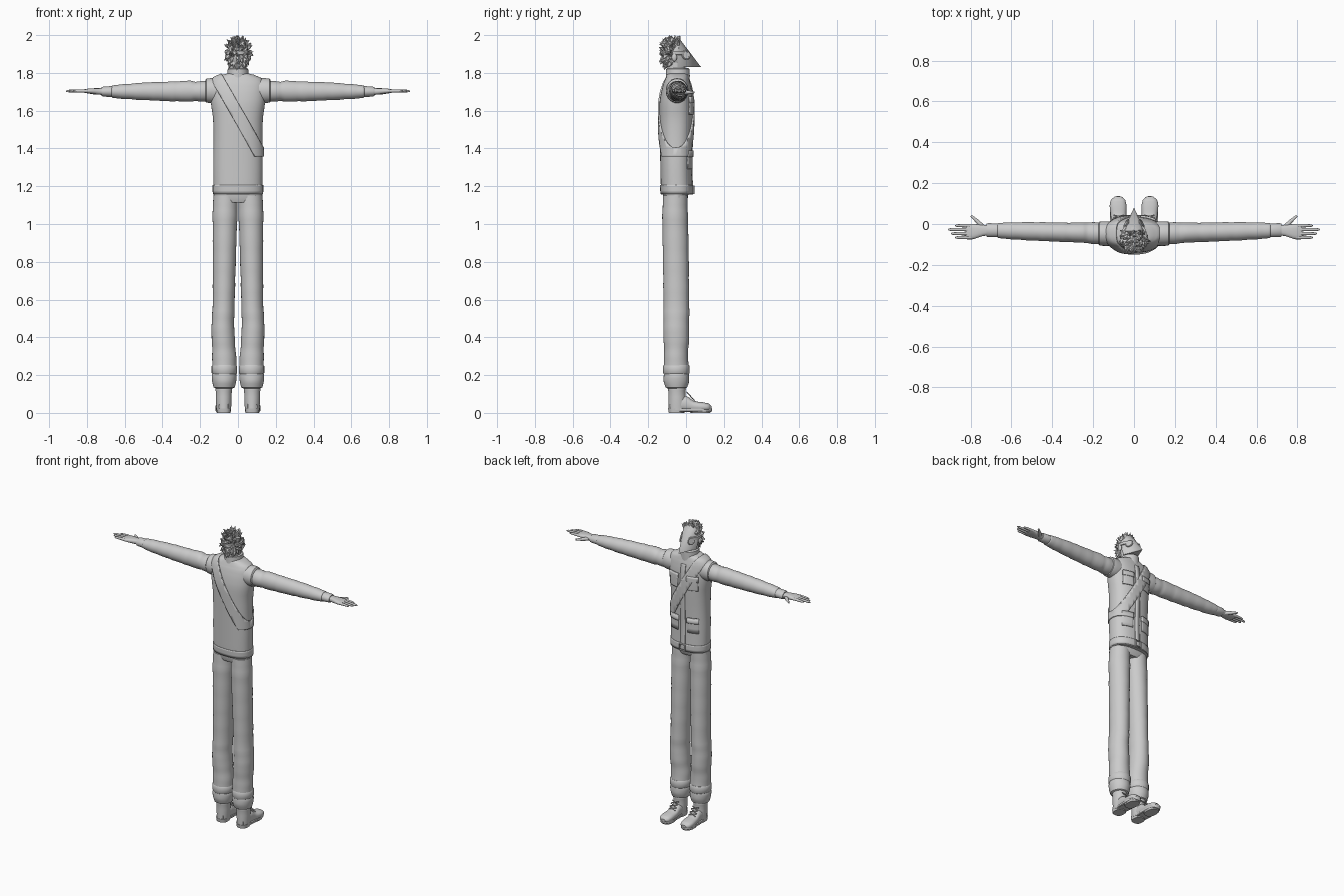
import bpy, bmesh, math, random
from mathutils import Vector, Matrix

if "Cube" in bpy.data.objects:
    bpy.data.objects.remove(bpy.data.objects["Cube"])

random.seed(4)
GREY = bpy.data.materials.new("plain_grey")
GREY.diffuse_color = (0.6, 0.6, 0.6, 1)
GREY.use_nodes = True
GREY.node_tree.nodes["Principled BSDF"].inputs["Base Color"].default_value = GREY.diffuse_color


def finish(name, bm):
    bmesh.ops.recalc_face_normals(bm, faces=bm.faces)
    me = bpy.data.meshes.new(name)
    bm.to_mesh(me)
    bm.free()
    me.materials.append(GREY)
    ob = bpy.data.objects.new(name, me)
    bpy.context.collection.objects.link(ob)
    return ob


def spline(keys, k):
    """Catmull-Rom resample of section tuples, k steps per span."""
    out = []
    for i in range(len(keys) - 1):
        a, b, c, d = (keys[max(0, min(len(keys) - 1, j))] for j in range(i - 1, i + 3))
        for j in range(k):
            t = j / k
            out.append([0.5 * (2*q + (r-p)*t + (2*p-5*q+4*r-s)*t*t + (3*q-p-3*r+s)*t**3)
                        for p, q, r, s in zip(a, b, c, d)])
            out[-1][0] = b[0] + (c[0] - b[0]) * t
    return out + [list(keys[-1])]


def loft(name, axis, keys, side=1, n=28, p=2.0, k=1, ripple=0.0, freq=60):
    """Sections (t, centre u, centre v, radius u, radius v) along an axis."""
    bm = bmesh.new()
    rings = []
    for t, cu, cv, ru, rv in spline(keys, k):
        f = 1 + ripple * (math.sin(freq * t) + 0.6 * math.sin(freq * 1.7 * t + 1))
        ring = []
        for i in range(n):
            a = 2 * math.pi * i / n
            c, s = math.cos(a), math.sin(a)
            u = cu + f * ru * math.copysign(abs(c) ** (2 / p), c)
            v = cv + f * rv * math.copysign(abs(s) ** (2 / p), s)
            co = {'x': (t, u, v), 'y': (u, t, v), 'z': (u, v, t)}[axis]
            ring.append(bm.verts.new((co[0] * side, co[1], co[2])))
        rings.append(ring)
    for r, q in zip(rings, rings[1:]):
        for i in range(n):
            bm.faces.new((r[i], r[(i+1) % n], q[(i+1) % n], q[i]))
    bm.faces.new(rings[0])
    bm.faces.new(rings[-1])
    return finish(name, bm)


def patch(name, src, off, planes):
    """Plate lying on src: offset shell cut by (point, outward normal) planes."""
    bm = bmesh.new()
    bm.from_mesh(src.data)
    bm.normal_update()
    for v, m in [(v, v.normal.copy()) for v in bm.verts]:
        v.co += m * off
    for co, no in planes:
        bmesh.ops.bisect_plane(bm, geom=bm.verts[:] + bm.edges[:] + bm.faces[:],
                               plane_co=co, plane_no=no, clear_outer=True)
    me = bpy.data.meshes.new(name)
    bm.to_mesh(me)
    bm.free()
    ob = bpy.data.objects.new(name, me)
    bpy.context.collection.objects.link(ob)
    mod = ob.modifiers.new("thickness", 'SOLIDIFY')
    mod.thickness, mod.offset = off + 0.002, -1
    return ob


def front(x0, x1, z0, z1):
    """Cutting planes for a rectangle on the chest (+y) side."""
    return [((x0, 0, 0), (-1, 0, 0)), ((x1, 0, 0), (1, 0, 0)), ((0, 0, z0), (0, 0, -1)),
            ((0, 0, z1), (0, 0, 1)), ((0, -0.04, 0), (0, -1, 0))]


def tube(name, a, b, r0, r1, n=10):
    a, b = Vector(a), Vector(b)
    bm = bmesh.new()
    rot = (b - a).to_track_quat('Z', 'Y').to_matrix().to_4x4()
    bmesh.ops.create_cone(bm, cap_ends=True, segments=n, radius1=r0, radius2=r1,
                          depth=(b - a).length, matrix=Matrix.Translation((a + b) / 2) @ rot)
    return finish(name, bm)


def ball(name, c, r):
    bm = bmesh.new()
    bmesh.ops.create_uvsphere(bm, u_segments=24, v_segments=16, radius=1,
                              matrix=Matrix.Translation(c) @ Matrix.Diagonal((*r, 1)))
    return finish(name, bm)


def ring(name, loc, direction, major, minor, seg=24, spin=0):
    bpy.ops.mesh.primitive_torus_add(major_segments=seg, minor_segments=8, major_radius=major, minor_radius=minor)
    ob = bpy.context.object
    ob.name = name
    ob.matrix_world = Matrix.Translation(loc) @ Vector(direction).to_track_quat('Z', 'Y').to_matrix().to_4x4() @ Matrix.Rotation(spin, 4, 'Z')
    ob.data.materials.append(GREY)


# Jacket body, with belt, placket, pockets and diagonal strap cut from its shell
jacket = loft("jacket", 'z', [
    (1.155, 0, -.049, .130, .083), (1.22, 0, -.051, .130, .083), (1.32, 0, -.053, .131, .083),
    (1.45, 0, -.053, .129, .086), (1.56, 0, -.052, .132, .089), (1.64, 0, -.052, .143, .088),
    (1.70, 0, -.050, .146, .081), (1.745, 0, -.048, .143, .071), (1.772, 0, -.046, .125, .062),
    (1.79, 0, -.045, .085, .056), (1.798, 0, -.044, .055, .05)], n=48, p=2.35, k=3)
patch("belt", jacket, .004, [((0, 0, 1.16), (0, 0, -1)), ((0, 0, 1.207), (0, 0, 1))])
patch("front_placket", jacket, .004, front(-.017, .017, 1.157, 1.74))
for s in (-1, 1):
    for label, z0, z1 in (("chest", 1.58, 1.67), ("lower", 1.29, 1.385)):
        xa, xb = sorted((s * .035, s * .105))
        patch(label + "_pocket", jacket, .006, front(xa, xb, z0, z1))
        patch(label + "_pocket_flap", jacket, .010, front(xa - .003, xb + .003, z1 - .03, z1 + .004))
slant = Vector((.87, 0, .5))
patch("shoulder_strap", jacket, .008, [
    (slant * .757 / slant.length_squared, -slant), (slant * .822 / slant.length_squared, slant),
    ((0, 0, 1.357), (0, 0, -1))])
ring("belt_buckle", (0, .040, 1.182), (0, 1, 0), .028, .005, 4, math.pi / 4)
loft("collar", 'z', [(1.75, 0, -.045, .064, .064), (1.785, 0, -.043, .057, .063), (1.82, 0, -.043, .054, .062),
                     (1.825, 0, -.043, .048, .055)])
loft("neck", 'z', [(1.80, 0, -.05, .046, .05), (1.87, 0, -.055, .046, .05)])

# Hips join the trouser legs under the hem
loft("hips", 'z', [(1.115, 0, -.058, .11, .055), (1.14, 0, -.056, .130, .066), (1.18, 0, -.054, .128, .07)], p=2.4)

for s in (-1, 1):
    # Sleeve, armhole and cuff
    loft("armhole", 'x', [(.09, -.048, 1.705, .058, .066), (.14, -.047, 1.706, .060, .066),
                          (.168, -.047, 1.706, .058, .063), (.173, -.047, 1.706, .052, .056)], s, k=2)
    loft("sleeve", 'x', [(.15, -.046, 1.703, .053, .056), (.22, -.044, 1.702, .052, .052),
                         (.25, -.042, 1.703, .049, .055), (.35, -.040, 1.702, .047, .052),
                         (.50, -.036, 1.702, .045, .046), (.62, -.033, 1.701, .040, .038),
                         (.665, -.032, 1.701, .037, .033), (.672, -.032, 1.701, .030, .026)],
         s, k=6, ripple=.018, freq=75)
    loft("cuff", 'x', [(.64, -.031, 1.701, .032, .028), (.66, -.031, 1.701, .034, .030), (.715, -.030, 1.701, .034, .026),
                       (.722, -.030, 1.701, .031, .023)], s)
    # Hand: palm, four fingers, thumb
    loft("palm", 'x', [(.70, -.031, 1.701, .024, .018), (.74, -.032, 1.702, .027, .017),
                       (.78, -.036, 1.704, .036, .014), (.81, -.037, 1.704, .037, .010),
                       (.822, -.037, 1.704, .033, .007)], s, n=20, p=2.6, k=2)
    for y, tip in ((-.008, .875), (-.027, .911), (-.047, .895), (-.066, .875)):
        loft("finger", 'x', [(.79, y, 1.704, .009, .009), (.83, y, 1.705, .0085, .0085),
                             (tip - .015, y, 1.704, .007, .007), (tip - .004, y, 1.703, .005, .005),
                             (tip, y, 1.703, .002, .002)], s, n=10)
    tube("thumb", (s * .738, -.018, 1.698), (s * .768, .015, 1.697), .013, .010)
    tube("thumb_tip", (s * .764, .011, 1.697), (s * .798, .041, 1.697), .0105, .005)

    # Trouser leg with gathered cuff
    loft("trouser_leg", 'z', [
        (.245, .072, -.052, .064, .066), (.30, .073, -.053, .063, .063), (.38, .077, -.051, .061, .067),
        (.46, .080, -.052, .060, .068), (.56, .076, -.051, .058, .068), (.75, .073, -.053, .060, .068),
        (.95, .070, -.056, .063, .068), (1.07, .068, -.058, .066, .067), (1.15, .066, -.057, .064, .064)],
        s, k=5, ripple=.012, freq=50)
    loft("trouser_band", 'z', [(.205, .072, -.051, .062, .066), (.212, .072, -.051, .067, .070),
                               (.247, .072, -.051, .067, .070), (.254, .072, -.051, .062, .066)], s)
    loft("trouser_cuff", 'z', [(.13, .073, -.051, .045, .048), (.135, .073, -.051, .056, .057),
                               (.165, .073, -.051, .063, .067), (.195, .073, -.051, .066, .067),
                               (.212, .073, -.051, .062, .065)], s, k=3)
    # Boot
    loft("boot_shaft", 'z', [(.015, .075, -.045, .038, .048), (.06, .075, -.046, .041, .047),
                             (.11, .075, -.048, .042, .045), (.128, .075, -.048, .044, .047),
                             (.15, .075, -.048, .040, .043)], s, k=2)
    loft("boot_foot", 'y', [(-.085, .075, .035, .026, .022), (-.05, .075, .045, .036, .035),
                            (.0, .075, .048, .036, .042), (.04, .076, .036, .038, .028),
                            (.09, .078, .032, .041, .024), (.12, .078, .030, .034, .019),
                            (.134, .078, .026, .017, .010)], s, k=3, p=2.4)
    loft("boot_sole", 'z', [(.006, .077, .037, .037, .097), (.010, .077, .037, .041, .1),
                            (.022, .077, .037, .041, .1)], s, p=2.8)
    loft("boot_heel", 'z', [(0, .075, -.05, .035, .041), (.024, .075, -.05, .038, .045)], s, p=2.6)
    loft("ball_tread", 'z', [(0, .077, .075, .035, .052), (.012, .077, .075, .039, .058)], s, p=2.4)
    for i in range(3):
        y, z = .004 + .014 * i, .110 - .015 * i
        for d in (-1, 1):
            tube("boot_lace", (s * .075 - d * .024, y, z), (s * .075 + d * .024, y + .012, z - .014), .003, .003, 6)

# Head, ears, beaked mask with goggles and head band
C, R = Vector((0, -.062, 1.90)), Vector((.056, .064, .082))
ball("head", C, R)
bm = bmesh.new()
for co in [(0, -.035, 1.982), (0, .08, 1.83)] + [(s * x, y, z) for s in (-1, 1) for x, y, z in
           ((.044, -.035, 1.95), (.059, -.045, 1.89), (.050, -.045, 1.83), (.03, -.035, 1.972))]:
    bm.verts.new(co)
bmesh.ops.convex_hull(bm, input=bm.verts[:])
finish("beaked_mask", bm)
loft("head_band", 'z', [(1.895, 0, -.062, .060, .069), (1.897, 0, -.062, .064, .073),
                        (1.915, 0, -.062, .064, .073), (1.917, 0, -.062, .060, .069)])
for s in (-1, 1):
    eye, out = Vector((s * .038, .0, 1.895)), Vector((s * .88, .42, .2)).normalized()
    ring("goggle_rim", eye, out, .021, .005)
    tube("goggle_lens", eye - out * .008, eye + out * .003, .020, .018, 20)
    ball("ear", (s * .060, -.062, 1.882), (.009, .014, .021))

# Spiky hair over the crown and back of the head
bm = bmesh.new()
made = 0
while made < 130:
    d = Vector([random.gauss(0, 1) for _ in range(3)]).normalized()
    if d.y > .35 or d.z < -.75 or (d.y > -.2 and d.z < .35):
        continue
    base = C + Vector(a * b for a, b in zip(d, R)) * .97
    lean = Vector((random.uniform(-.5, .5), random.uniform(-.4, .2), random.uniform(-.3, .5) if d.z > -.1 else -.8))
    tip = base + (d + lean).normalized() * random.uniform(.020, .034)
    tip.z = min(tip.z, 2.0)
    tip.y = max(tip.y, -.143)
    rot = (tip - base).to_track_quat('Z', 'Y').to_matrix().to_4x4()
    bmesh.ops.create_cone(bm, cap_ends=True, segments=5, radius1=.013, radius2=0, depth=(tip - base).length,
                          matrix=Matrix.Translation((base + tip) / 2) @ rot)
    made += 1
finish("hair", bm)

# Smooth shading with crisp edges
for ob in bpy.context.scene.objects:
    ob.select_set(ob.type == 'MESH')
    bpy.context.view_layer.objects.active = ob
    if not ob.data.materials:
        ob.data.materials.append(GREY)
bpy.ops.object.shade_smooth_by_angle(angle=math.radians(40))
